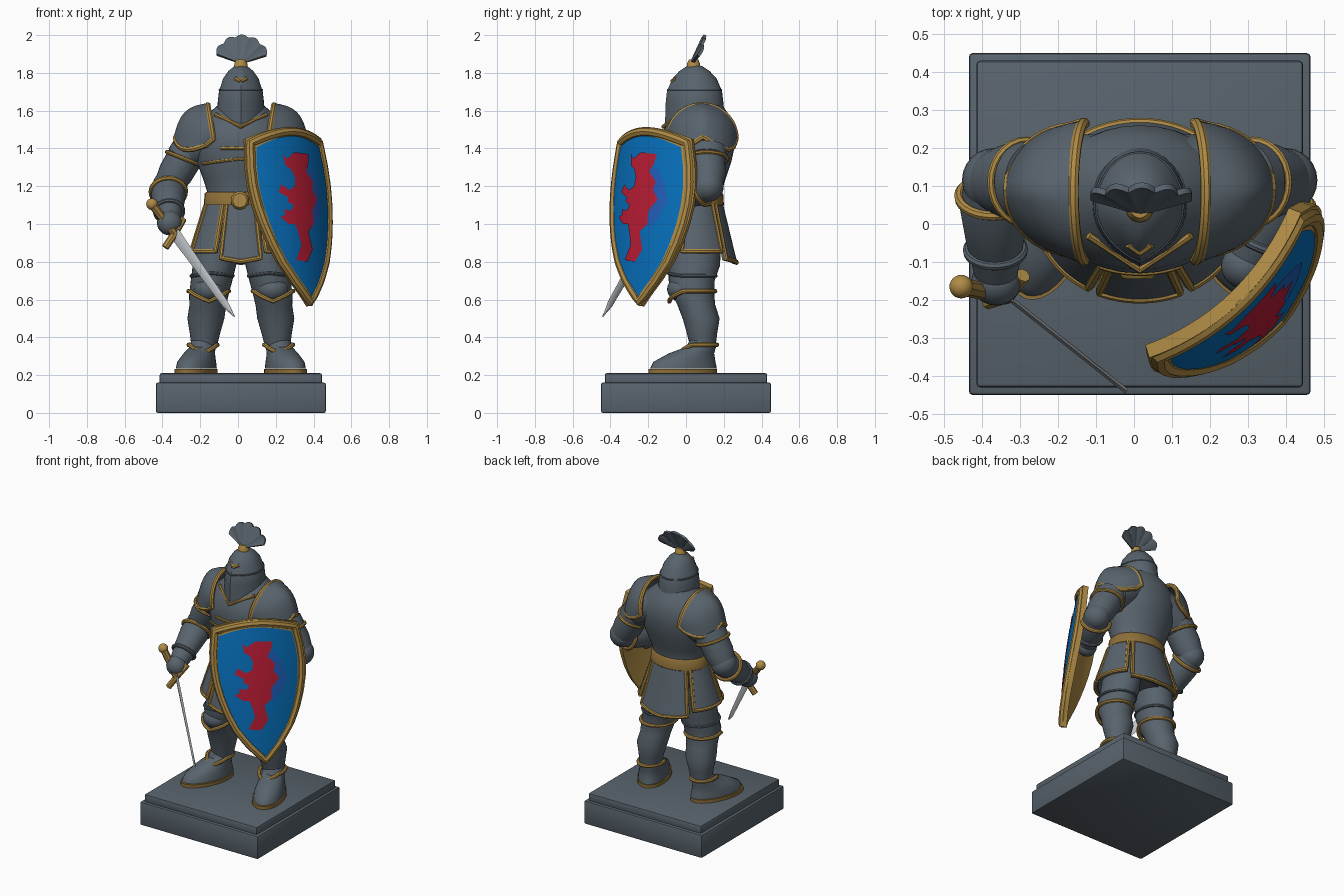
import bpy, bmesh, math
from mathutils import Vector as V

if "Cube" in bpy.data.objects:
    bpy.data.objects.remove(bpy.data.objects["Cube"])

CX = 0.015                      # mirror plane of the figure
def mat(name, c):
    m = bpy.data.materials.new(name); m.diffuse_color = (*c, 1); return m
STEEL = mat("blue grey steel", (.098, .125, .15))
GOLD = mat("gold", (.43, .26, .06))
BRONZE = mat("dark gold", (.27, .16, .04))
BLUE = mat("shield blue", (.002, .16, .50))
NAVY = mat("deep blue", (.015, .11, .48))
RED = mat("red", (.50, .012, .035))
SILVER = mat("silver", (.52, .55, .58))

# ---------- helpers ----------
def mesh(name, verts, faces, m, solid=0):
    me = bpy.data.meshes.new(name)
    me.from_pydata([tuple(v) for v in verts], [], faces)
    bm = bmesh.new(); bm.from_mesh(me)
    bmesh.ops.recalc_face_normals(bm, faces=bm.faces); bm.to_mesh(me); bm.free()
    ob = bpy.data.objects.new(name, me); bpy.context.collection.objects.link(ob)
    me.materials.append(m)
    if solid:
        md = ob.modifiers.new("thick", 'SOLIDIFY'); md.thickness = solid; md.offset = 0
    return ob

def rings_mesh(name, rings, m):
    n = len(rings[0])
    f = [(i*n+j, i*n+(j+1) % n, (i+1)*n+(j+1) % n, (i+1)*n+j) for i in range(len(rings)-1) for j in range(n)]
    f += [tuple(range(n)), tuple(range((len(rings)-1)*n, len(rings)*n))]
    return mesh(name, [p for r in rings for p in r], f, m)

def grid(name, fn, nu, nv, m, solid=0):
    v = [fn(i/nu, j/nv) for j in range(nv+1) for i in range(nu+1)]
    f = [(j*(nu+1)+i, j*(nu+1)+i+1, (j+1)*(nu+1)+i+1, (j+1)*(nu+1)+i) for j in range(nv) for i in range(nu)]
    return mesh(name, v, f, m, solid)

def ring(cx, cy, z, rx, ry, dip=0, a0=-180, a1=180, n=32, k=0):
    out = []
    for i in range(n + (a1-a0 < 360)):
        a = math.radians(a0+(a1-a0)*i/n); c, s = math.cos(a), math.sin(a)
        yy = (1-k)*c + k*(1-abs(s)) if c > 0 else c
        out.append(V((cx+rx*s, cy-ry*yy, z-dip*max(0, 1-abs(a)/1.2))))
    return out

def loft(name, spec, m, k=0):      # spec: (cx, cy, z, rx, ry)
    return rings_mesh(name, [ring(*s, k=k) for s in spec], m)

def tube(name, pts, r, m, cyclic=True):
    cu = bpy.data.curves.new(name, 'CURVE'); cu.dimensions = '3D'
    cu.bevel_depth = r; cu.bevel_resolution = 2; cu.use_fill_caps = True
    sp = cu.splines.new('POLY'); sp.points.add(len(pts)-1); sp.use_cyclic_u = cyclic
    for p, q in zip(sp.points, pts): p.co = (*q, 1)
    cu.materials.append(m)
    ob = bpy.data.objects.new(name, cu); bpy.context.collection.objects.link(ob)

def cross(p, d, a, b, n=28):       # ellipse ring across direction d
    d = V(d).normalized(); w = V((0, 1, 0)) if abs(d.y) < .75 else V((1, 0, 0))
    w = (w-d*w.dot(d)).normalized(); h = d.cross(w)
    return [V(p)+w*a*math.cos(t*math.tau/n)+h*b*math.sin(t*math.tau/n) for t in range(n)]

def limb(name, spec, m):           # spec: (point, a, b) along one straight axis
    d = V(spec[-1][0])-V(spec[0][0])
    return rings_mesh(name, [cross(p, d, a, b) for p, a, b in spec], m)

def ball(name, p, r, m):
    bpy.ops.mesh.primitive_uv_sphere_add(segments=24, ring_count=14, location=p)
    o = bpy.context.object; o.name = name; o.scale = r; o.data.materials.append(m); return o

def box(name, p, size, m, bevel=0):
    bpy.ops.mesh.primitive_cube_add(size=1, location=p)
    o = bpy.context.object; o.name = name; o.scale = size; o.data.materials.append(m)
    bpy.ops.object.transform_apply(location=False, scale=True)
    if bevel:
        b = o.modifiers.new("bevel", 'BEVEL'); b.width = bevel; b.segments = 2

# ---------- base ----------
box("base_plinth", (CX, 0, .08), (.9, .9, .16), STEEL, .01)
box("base_step", (CX, 0, .18), (.86, .86, .06), STEEL, .01)

# ---------- legs and feet ----------
for s, side in ((-1, "right"), (1, "left")):
    X = lambda d: CX+s*d
    shoe = [(0, -.11, .235, .094, .185), (0, -.105, .27, .09, .172), (0, -.065, .315, .076, .125),
            (0, -.01, .35, .068, .08), (0, 0, .40, .06, .065)]
    sole = [(0, -.115, .205, .1, .19), (0, -.115, .232, .1, .19)]
    for o in (loft(side+"_shoe", shoe, STEEL), loft(side+"_sole", sole, BRONZE)):
        o.location = (X(.198), .09, 0); o.rotation_euler.z = s*math.radians(20)
    tube(side+"_ankle_trim", ring(X(.2), .068, .36, .076, .096, .045), .012, GOLD)
    loft(side+"_leg", [(X(d), y, z, a, b) for d, y, z, a, b in (
        (.195, .09, .34, .065, .065), (.19, .085, .42, .08, .08), (.185, .08, .5, .098, .098),
        (.175, .055, .57, .097, .1), (.17, .04, .62, .104, .11), (.155, .03, .7, .11, .122),
        (.14, .045, .78, .115, .135), (.11, .05, .98, .11, .14))], STEEL)
    ball(side+"_knee_cop", (X(.17), -.03, .655), (.08, .07, .065), STEEL)
    tube(side+"_knee_trim", ring(X(.17), .033, .645, .107, .121, .055), .012, GOLD)
    tube(side+"_thigh_plate", ring(X(.152), .033, .725, .111, .126, -.015), .009, STEEL)

# ---------- torso, belt and skirt ----------
loft("hips", [(CX, .04, .84, .17, .14), (CX, .04, .95, .2, .165), (CX, .04, 1.1, .175, .14)], STEEL)
loft("breastplate", [(CX, y, z, a, b) for z, a, y, b in (
    (1.08, .18, .05, .14), (1.16, .175, .05, .135), (1.24, .2, .055, .155), (1.33, .235, .06, .18),
    (1.42, .25, .065, .195), (1.5, .24, .07, .19), (1.57, .19, .08, .155), (1.63, .12, .08, .11))], STEEL)
loft("belt", [(CX, .045, z, a, a-.04) for z, a in ((1.09, .188), (1.1, .196), (1.16, .192), (1.17, .183))], BRONZE)
bpy.ops.mesh.primitive_cylinder_add(vertices=8, radius=.052, depth=.04, location=(.01, -.125, 1.125), rotation=(math.pi/2, 0, 0))
o = bpy.context.object; o.name = "belt_buckle"; o.data.materials.append(GOLD)
o.modifiers.new("bevel", 'BEVEL').width = .012
for z, a, y, b, w, dip in ((1.40, .248, .064, .192, 25, 0), (1.315, .232, .06, .177, 60, -.03)):
    tube("chest_trim", ring(CX, y, z, a, b, dip, -w, w), .009, GOLD, False)
tube("neck_trim", [(-.12, -.03, 1.58), (CX, -.12, 1.515), (.15, -.03, 1.58)], .011, GOLD, False)

def skirt(name, a0, a1, zb, tip):
    def fn(u, t, off=0):
        a = math.radians(a0+(a1-a0)*u)
        rx, ry = .183+.08*t+off, .15+.075*t+off
        return V((CX+rx*math.sin(a), .035-ry*math.cos(a), 1.1+(zb-1.1)*t-tip*t*(1-abs(2*u-1))))
    grid(name, fn, 14, 8, STEEL, .024)
    e = .02
    edge = [fn(e, i/8, .008) for i in range(8)] + [fn(e+(1-2*e)*i/14, .98, .008) for i in range(15)] \
        + [fn(1-e, 1-i/8, .008) for i in range(1, 9)]
    tube(name+"_trim", edge, .013, GOLD, False)
skirt("skirt_front", -24, 24, .815, .02)
skirt("skirt_back", 138, 222, .81, .02)
for s in (-1, 1):
    skirt("skirt_front_side", s*29, s*70, .85, 0)
    skirt("skirt_side", s*75, s*132, .85, 0)

# ---------- helmet ----------
loft("gorget", [(CX, .06, 1.54, .15, .15), (CX, .06, 1.6, .12, .125), (CX, .05, 1.66, .09, .1)], STEEL)
helm = [(1.572, .126, .156), (1.65, .122, .152), (1.71, .115, .145), (1.722, .109, .138), (1.77, .094, .117),
        (1.81, .066, .08), (1.835, .035, .042), (1.845, .01, .01)]
H = [ring(CX, .045, z, a, b, k=.3) for z, a, b in helm]
for p in H[0]: p.z += .25*(p.y-.045)
rings_mesh("helmet", H, STEEL)
tube("helmet_brim", ring(CX, .045, 1.71, .113, .142, k=.3), .005, STEEL)
for s in (-1, 1):
    tube("brow_trim", [(CX, -.074, 1.755), (CX+s*.03, -.053, 1.77)], .011, GOLD, False)
loft("crest_socket", [(CX, .04, 1.832, .036, .036), (CX, .04, 1.85, .034, .034), (CX, .04, 1.872, .024, .024)], GOLD)
def fan(u, v):                     # pleated plume leaning back
    a = math.radians(-70+142*u); lobe = abs(math.sin(u*math.pi*5))
    r = .02+v*(.12+.012*lobe)
    return V((.018+r*math.sin(a), .035+.055*v*math.cos(a)**.5+.012*v*lobe, 1.848+r*math.cos(a)))
grid("plume", fan, 50, 8, STEEL, .016)

# ---------- arms ----------
for s, side in ((-1, "right"), (1, "left")):
    P = lambda d, y, z: V((CX+s*d, y, z))
    # shoulder plate: patch between an upright inner arch and a flat outer arch
    def plate(u, v):
        a = math.pi*u; si, co = math.sin(a), math.cos(a)
        i = P(.145+.03*si, .085-.18*co, 1.45+.18*si)
        o = P(.16+.185*si, .09-.165*co, 1.43+.03*si-.055*abs(math.sin(2*a)))
        return i.lerp(o, v) + V((s*.03, 0, .04))*math.sin(math.pi*v)*si
    grid(side+"_shoulder_plate", plate, 24, 8, STEEL, .02)
    tube(side+"_shoulder_trim", [plate(i/24, 0) for i in range(25)]+[plate(1-i/24, 1) for i in range(1, 24)], .015, GOLD)
    A, M, B, C = P(.11, .085, 1.48), P(.2, .1, 1.43), P(.27, .11, 1.39), P(.298, .11, 1.345)
    limb(side+"_shoulder", [(A, .15, .11), (M, .14, .11), (B, .118, .105)], STEEL)
    limb(side+"_shoulder_lame", [(B, .108, .1), (C, .108, .1)], STEEL)
    tube(side+"_lame_trim", cross(C, V((s*.4, 0, -1)), .109, .1), .011, GOLD)
    E = P(.385, .115, 1.2)
    Hd = P(.378, -.14, 1.015) if s < 0 else P(.285, -.1, 1.13)
    limb(side+"_upper_arm", [(P(.28, .11, 1.38), .095, .095), (P(.345, .113, 1.27), .098, .092), (E, .08, .078)], STEEL)
    ball(side+"_elbow", E, (.083, .085, .083), STEEL)
    f = Hd-E
    limb(side+"_forearm", [(E, .075, .075), (E+f*.25, .092, .088), (E+f*.6, .078, .075), (Hd, .055, .055)], STEEL)
    tube(side+"_elbow_trim", cross(E+f*.16, f, .092, .09), .013, GOLD)
    tube(side+"_cuff", cross(E+f*.72, f, .074, .072), .012, STEEL)
    ball(side+"_gauntlet", Hd+f*.05, (.066, .062, .066), STEEL)

# ---------- sword ----------
pommel, guard, tip = V((-.455, -.165, 1.105)), V((-.335, -.19, .95)), V((-.02, -.44, .51))
tube("sword_grip", [pommel, guard], .023, BRONZE, False)
ball("sword_pommel", pommel, (.031, .031, .031), GOLD)
tube("sword_guard", [(-.292, -.135, 1.025), guard, (-.385, -.205, .875)], .02, GOLD, False)
d = (tip-guard).normalized(); nrm = V((-d.y, d.x, 0)).normalized(); w = d.cross(nrm)
def station(p, hw): return [p+w*hw, p+nrm*.007, p-w*hw, p-nrm*.007]
rings_mesh("sword_blade", [station(guard, .034), station(guard.lerp(tip, .85), .022), station(tip, .002)], SILVER)

# ---------- shield ----------
HW = [(.565, .004), (.62, .05), (.7, .12), (.8, .19), (.9, .235), (1.0, .267), (1.1, .288),
      (1.2, .296), (1.3, .291), (1.45, .268), (1.53, .25)]
def half(z):
    for (z0, a), (z1, b) in zip(HW, HW[1:]):
        if z <= z1: return a+(b-a)*(z-z0)/(z1-z0)
    return HW[-1][1]
def on_shield(u, z, off=0):
    t = (z-.565)/.945
    n = .432-.11*t+.02*math.sin(math.pi*t)-.08*(u/.29)**2-.14*u+off
    return V((.006+.78*(.1176+u)+.625*n, -.014+.625*(.1176+u)-.78*n, z))
def panel(inset, off, zb):
    def fn(a, b):
        q = 2*a-1; z = zb+b*(1.51-inset-.06*q*q-zb)
        return on_shield(-.028+(1.45-z)*.07+q*max(.003, half(z)-inset), z, off)
    return fn
grid("shield_body", panel(0, -.022, .565), 20, 32, GOLD, .036)
rim = panel(.022, -.01, .59)
tube("shield_rim", [rim(0, i/32) for i in range(32)] + [rim(i/20, 1) for i in range(20)]
     + [rim(1, 1-i/32) for i in range(32)], .025, GOLD)
grid("shield_field", panel(.044, .003, .62), 20, 32, BLUE)

def emblem(name, pts, off, m):     # flat outline bent onto the shield face
    bm = bmesh.new()
    bm.faces.new([bm.verts.new((u, z, 0)) for u, z in pts])
    bmesh.ops.triangulate(bm, faces=bm.faces[:])
    for axis, lo, step, cnt in ((0, -.2, .04, 11), (1, .8, .06, 11)):
        for i in range(cnt):
            co, no = [0, 0, 0], [0, 0, 0]
            co[axis] = lo+step*i+.003; no[axis] = 1
            bmesh.ops.bisect_plane(bm, geom=bm.verts[:]+bm.edges[:]+bm.faces[:], plane_co=co, plane_no=no)
    for v in bm.verts: v.co = on_shield(v.co.x, v.co.y, off)
    bm.normal_update()
    for f in bm.faces:
        if f.normal.dot(V((.625, -.78, 0))) < 0: f.normal_flip()
    me = bpy.data.meshes.new(name); bm.to_mesh(me); bm.free(); me.materials.append(m)
    bpy.context.collection.objects.link(bpy.data.objects.new(name, me))
emblem("shield_shade_patch", [(.03, 1.3), (.1, 1.29), (.15, 1.2), (.17, 1.12), (.13, 1.03), (.08, .98), (.02, 1.0)], .006, NAVY)
emblem("shield_beast", [(-.11, 1.37), (-.085, 1.345), (-.03, 1.38), (.08, 1.37), (.07, 1.315), (.045, 1.28),
    (.095, 1.225), (.085, 1.18), (.12, 1.13), (.07, 1.07), (.07, 1.0), (.025, .96), (.05, .865), (.005, .8),
    (-.075, .81), (-.035, .89), (-.05, .95), (-.07, 1.0), (-.11, 1.0), (-.16, 1.035), (-.13, 1.05), (-.13, 1.08),
    (-.09, 1.07), (-.07, 1.1), (-.11, 1.12), (-.1, 1.14), (-.16, 1.17), (-.14, 1.21), (-.09, 1.18),
    (-.05, 1.2), (-.045, 1.25), (-.065, 1.29), (-.1, 1.31)], .009, RED)

# ---------- finish: apply modifiers, smooth shading ----------
bpy.ops.object.select_all(action='SELECT')
bpy.context.view_layer.objects.active = bpy.context.selected_objects[0]
bpy.ops.object.convert(target='MESH')
bpy.ops.object.shade_smooth_by_angle(angle=math.radians(40))

for m in bpy.data.materials:
    if m.users and not m.is_grease_pencil:
        m.use_nodes = True
        m.node_tree.nodes["Principled BSDF"].inputs["Base Color"].default_value = m.diffuse_color
